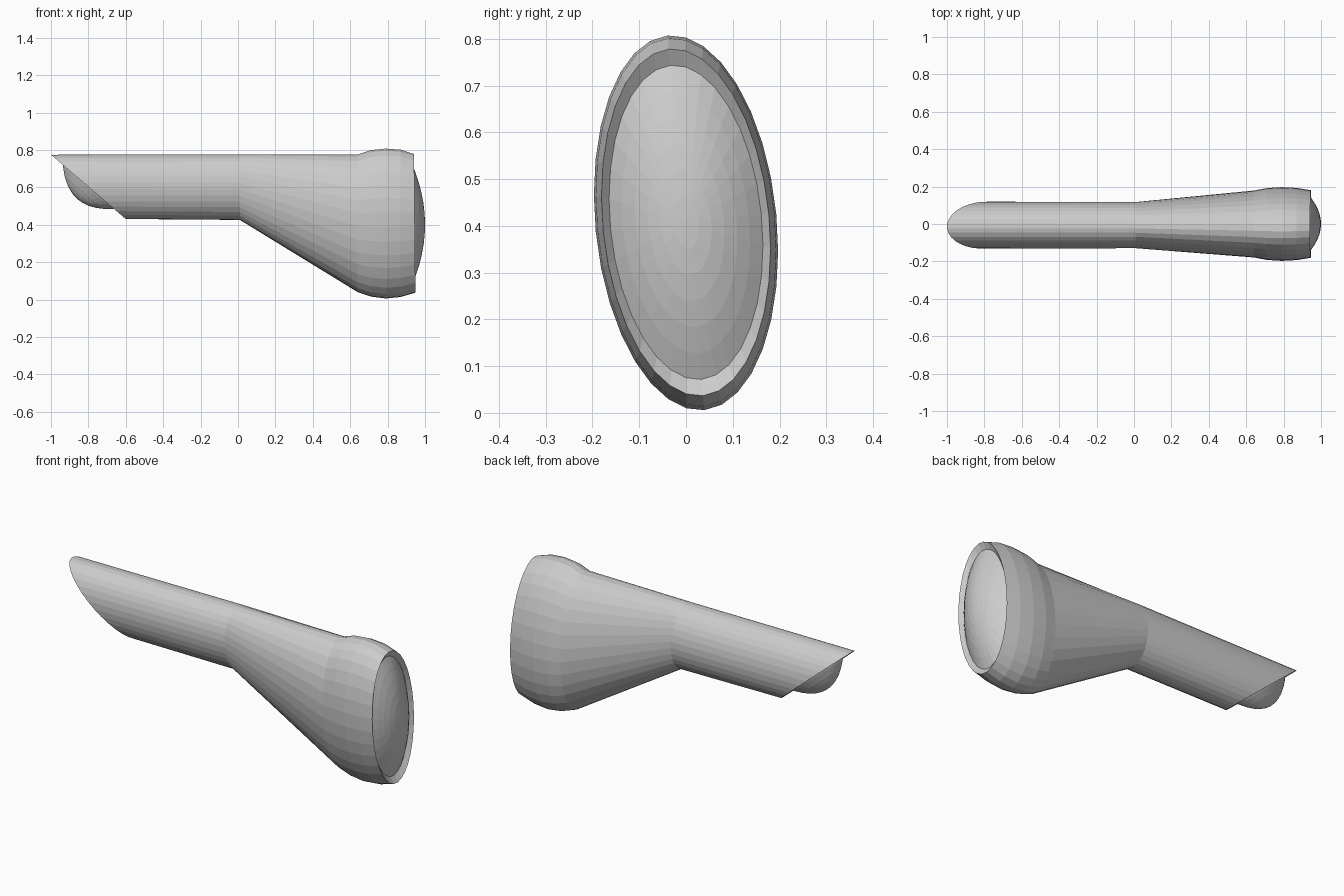
import bpy, bmesh, math
from mathutils import Vector

if "Cube" in bpy.data.objects:
    bpy.data.objects.remove(bpy.data.objects["Cube"])

N = 32
TILT = math.radians(5.6)


def ring(x, z_low, z_high, ry, cy=0.0, slope=0.0, scale=1.0):
    """Tilted elliptical section; slope leans the section along x with height."""
    cz, rz = (z_low + z_high) / 2, (z_high - z_low) / 2
    pts = []
    for i in range(N):
        a = 2 * math.pi * i / N
        y, z = ry * scale * math.sin(a), rz * scale * math.cos(a)
        yr = y * math.cos(TILT) - z * math.sin(TILT)
        zr = y * math.sin(TILT) + z * math.cos(TILT)
        pts.append(Vector((x + slope * zr, cy + yr, cz + zr)))
    return pts


def loft(name, rings, tip=None):
    bm = bmesh.new()
    rows = [[bm.verts.new(p) for p in r] for r in rings]
    for a, b in zip(rows, rows[1:]):
        for i in range(N):
            j = (i + 1) % N
            bm.faces.new((a[i], a[j], b[j], b[i]))
    if tip is not None:
        t = bm.verts.new(tip)
        for i in range(N):
            bm.faces.new((rows[-1][i], rows[-1][(i + 1) % N], t))
    bmesh.ops.recalc_face_normals(bm, faces=bm.faces)
    me = bpy.data.meshes.new(name)
    bm.to_mesh(me)
    bm.free()
    ob = bpy.data.objects.new(name, me)
    bpy.context.collection.objects.link(ob)
    return ob


def dome(name, base, normal, height, steps=6):
    """Shallow cap rising from a base ring along a direction."""
    c = sum(base, Vector()) / N
    rings = []
    for k in range(steps):
        s = 1 - k / steps
        rings.append([c + (p - c) * s + normal * height * (1 - s * s) for p in base])
    return loft(name, rings, c + normal * height)


# slanted rear opening
CUT = -0.2 / 0.172
back_edge = ring(-0.8, 0.43, 0.775, 0.125, -0.006, CUT)
back_n = Vector((-0.653, 0, -0.757))
back_seat = [p - back_n * 0.027
             for p in ring(-0.8, 0.43, 0.775, 0.125, -0.006, CUT, 0.78)]

# flared head with recessed rim
front_seat = ring(0.925, 0.07, 0.745, 0.162, 0, -0.008)
loft("housing", [
    back_seat, back_edge,
    ring(0.01, 0.425, 0.777, 0.123, -0.006),
    ring(0.64, 0.038, 0.777, 0.176),
    ring(0.71, 0.014, 0.801, 0.189),
    ring(0.79, 0.004, 0.809, 0.194),
    ring(0.87, 0.012, 0.803, 0.190),
    ring(0.945, 0.035, 0.78, 0.178, 0, -0.01),
    front_seat,
])

# bulging lenses
dome("front_lens", front_seat, Vector((1, 0, 0)), 0.075)
dome("rear_lens", back_seat, back_n, 0.115)
